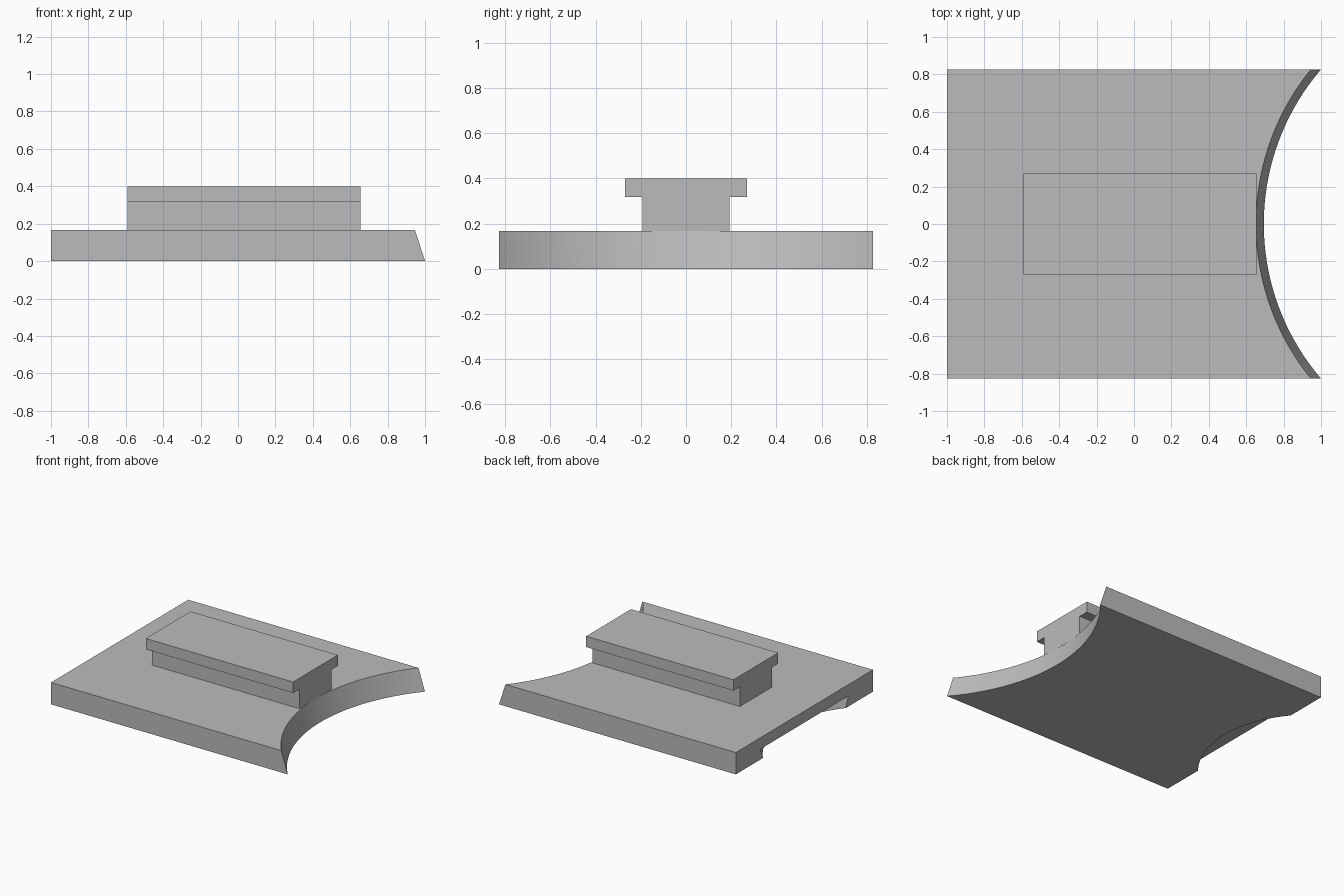
import bpy
import bmesh

cube = bpy.data.objects.get("Cube")
if cube:
    bpy.data.objects.remove(cube, do_unlink=True)

grey = bpy.data.materials.new("plain_grey")
grey.use_nodes = True
COLOUR = (0.5, 0.5, 0.5, 1)
grey.diffuse_color = COLOUR
grey.node_tree.nodes["Principled BSDF"].inputs["Base Color"].default_value = COLOUR

HALF_DEPTH = 0.827
PLATE_TOP = 0.167


def make_object(name, bm):
    bmesh.ops.recalc_face_normals(bm, faces=bm.faces)
    mesh = bpy.data.meshes.new(name)
    bm.to_mesh(mesh)
    bm.free()
    mesh.materials.append(grey)
    obj = bpy.data.objects.new(name, mesh)
    bpy.context.collection.objects.link(obj)
    return obj


def extrude_profile(name, points, x0, x1):
    """Extrude a (y, z) outline along x."""
    bm = bmesh.new()
    face = bm.faces.new([bm.verts.new((x0, y, z)) for y, z in points])
    new = bmesh.ops.extrude_face_region(bm, geom=[face])["geom"]
    verts = [g for g in new if isinstance(g, bmesh.types.BMVert)]
    bmesh.ops.translate(bm, verts=verts, vec=(x1 - x0, 0, 0))
    return make_object(name, bm)


def cut_cone(target, x, radius, z0, z1, slope=0.25):
    """Cut a round bite that widens upward; radius is measured at z = 0."""
    bm = bmesh.new()
    bmesh.ops.create_cone(bm, cap_ends=True, segments=160,
                          radius1=radius + slope * z0,
                          radius2=radius + slope * z1, depth=z1 - z0)
    bmesh.ops.translate(bm, verts=bm.verts, vec=(x, 0, (z0 + z1) / 2))
    cutter = make_object("round_cutter", bm)
    cutter.hide_render = True
    mod = target.modifiers.new("round_cut", "BOOLEAN")
    mod.operation = "DIFFERENCE"
    mod.solver = "EXACT"
    mod.object = cutter
    bpy.context.view_layer.objects.active = target
    bpy.ops.object.modifier_apply(modifier=mod.name)
    bpy.data.objects.remove(cutter, do_unlink=True)


# Base plate with a full-height curved end and a shallow notch underneath
plate = extrude_profile("base_plate", [
    (-HALF_DEPTH, 0), (HALF_DEPTH, 0),
    (HALF_DEPTH, PLATE_TOP), (-HALF_DEPTH, PLATE_TOP)], -1, 1.04)
cut_cone(plate, 1.964, 1.27, -0.1, 0.3)
cut_cone(plate, -1.604, 0.784, -0.1, 0.08)

# T-shaped rail on top
half = [(0.193, PLATE_TOP), (0.193, 0.317), (0.27, 0.317), (0.27, 0.4)]
rail = extrude_profile("t_rail", half + [(-y, z) for y, z in reversed(half)],
                       -0.59, 0.654)

# Smooth only the curved walls
bpy.ops.object.select_all(action="DESELECT")
plate.select_set(True)
bpy.context.view_layer.objects.active = plate
bpy.ops.object.shade_smooth_by_angle()
